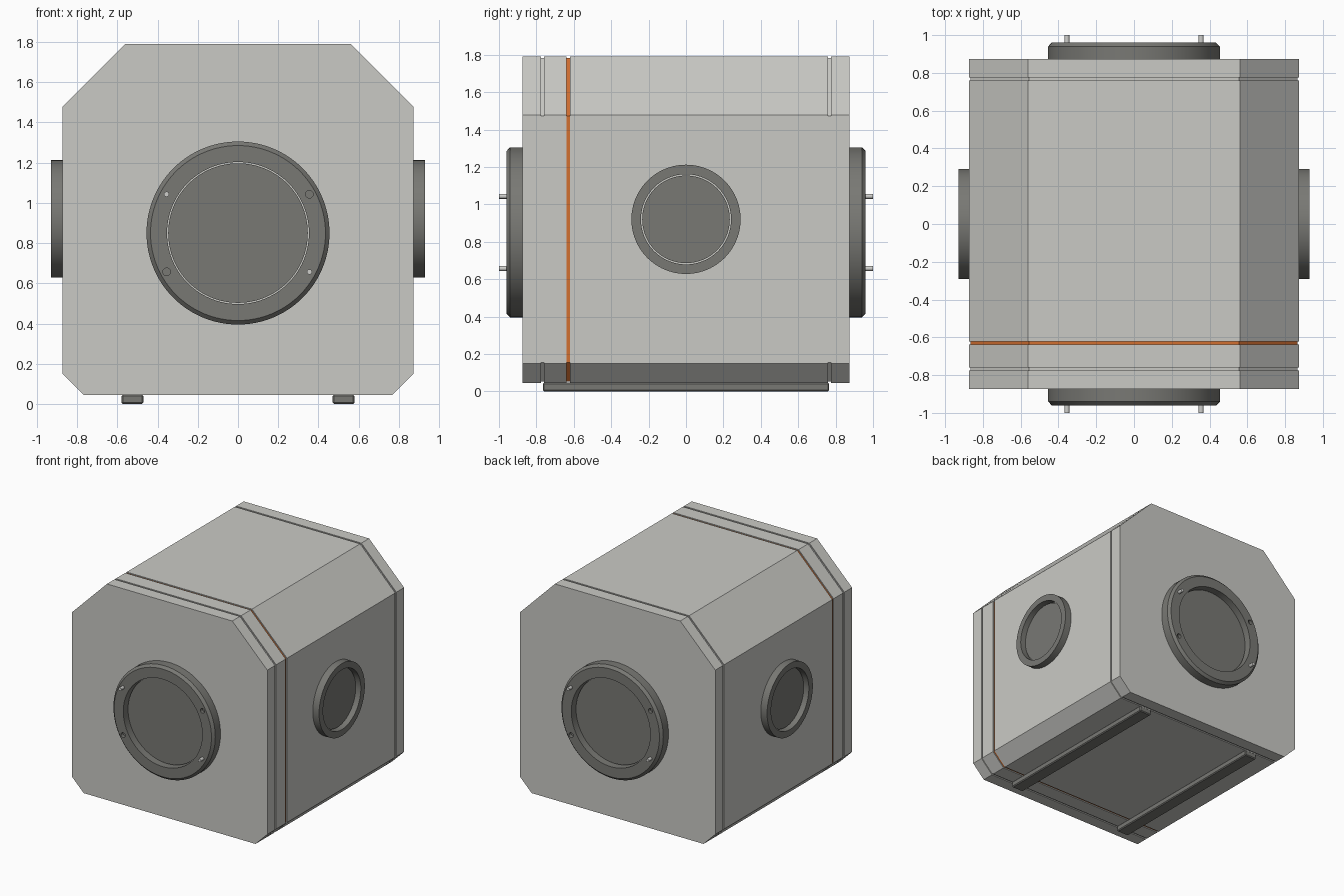
import bpy, bmesh, math
from mathutils import Vector, Matrix

if "Cube" in bpy.data.objects:
    bpy.data.objects.remove(bpy.data.objects["Cube"])


def material(name, rgb):
    m = bpy.data.materials.new(name)
    m.use_nodes = True
    m.diffuse_color = (*rgb, 1)
    m.node_tree.nodes["Principled BSDF"].inputs["Base Color"].default_value = (*rgb, 1)
    return m


SHELL = material("light grey shell", (0.59, 0.59, 0.56))
DARK = material("dark grey fittings", (0.19, 0.19, 0.175))
ORANGE = material("orange trim", (0.65, 0.16, 0.03))
METAL = material("pale metal", (0.62, 0.62, 0.60))


def finish(name, bm, mats, smooth=False):
    bmesh.ops.recalc_face_normals(bm, faces=bm.faces)
    mesh = bpy.data.meshes.new(name)
    bm.to_mesh(mesh)
    bm.free()
    for m in mats:
        mesh.materials.append(m)
    obj = bpy.data.objects.new(name, mesh)
    bpy.context.collection.objects.link(obj)
    if smooth:
        activate(obj)
        bpy.ops.object.shade_smooth_by_angle(angle=math.radians(30))
    return obj


def activate(obj):
    bpy.ops.object.select_all(action='DESELECT')
    obj.select_set(True)
    bpy.context.view_layer.objects.active = obj


def outward(origin, direction):
    # Local z points away from the shell
    turn = Vector(direction).to_track_quat('Z', 'Y').to_matrix().to_4x4()
    return Matrix.Translation(origin) @ turn


def lathe(name, profile, frame, mat, steps=96):
    # Closed ring cross-section of (radius, height) turned around local z
    bm = bmesh.new()
    rows = []
    for i in range(steps):
        a = 2 * math.pi * i / steps
        rows.append([bm.verts.new(frame @ Vector((r * math.cos(a), r * math.sin(a), h)))
                     for r, h in profile])
    n = len(profile)
    for i in range(steps):
        p, q = rows[i], rows[(i + 1) % steps]
        for j in range(n):
            k = (j + 1) % n
            bm.faces.new((p[j], p[k], q[k], q[j]))
    return finish(name, bm, [mat], True)


def cylinder(name, radius, low, high, frame, mat, steps=96):
    bm = bmesh.new()
    bmesh.ops.create_cone(bm, cap_ends=True, segments=steps, radius1=radius, radius2=radius,
                          depth=high - low,
                          matrix=frame @ Matrix.Translation((0, 0, (low + high) / 2)))
    return finish(name, bm, [mat], True)


# Shell: chamfered outline lofted front to back, with shallow grooves
HALF, BASE, TOP = 0.873, 0.045, 1.79


def outline(inset):
    w, lo, hi = HALF - inset, BASE + inset, TOP - inset
    shrink = inset * (2 - math.sqrt(2))
    small, big = 0.105 - shrink, 0.313 - shrink
    right = [(w - small, lo), (w, lo + small), (w, hi - big), (w - big, hi)]
    return right + [(-x, z) for x, z in reversed(right)]


DEPTH = 0.008
grooves = [(-0.775, -0.760, 0), (-0.638, -0.621, 1), (0.760, 0.775, 0)]
stations = [(-HALF, 0, 0)]
for start, end, colour in grooves:
    stations += [(start, 0, 0), (start, DEPTH, colour), (end, DEPTH, 0), (end, 0, 0)]
stations.append((HALF, 0, 0))

bm = bmesh.new()
loops = [[bm.verts.new((x, y, z)) for x, z in outline(d)] for y, d, _ in stations]
for (_, _, colour), a, b in zip(stations, loops, loops[1:]):
    for j in range(len(a)):
        k = (j + 1) % len(a)
        bm.faces.new((a[j], a[k], b[k], b[j])).material_index = colour
bm.faces.new(loops[0])
bm.faces.new(loops[-1])
finish("shell", bm, [SHELL, ORANGE])

# Large docking ports with two pins and two sockets, front and back
for label, side in (("front", -1), ("back", 1)):
    frame = outward((0, side * HALF, 0.85), (0, side, 0))
    ring = lathe(label + "_port_ring",
                 [(0.353, -0.01), (0.455, -0.01), (0.455, 0.067), (0.435, 0.087), (0.353, 0.087)],
                 frame, DARK)
    cylinder(label + "_port_hatch", 0.347, -0.01, 0.035, frame, DARK)
    for i, (sx, sz) in enumerate([(-1, 1), (1, -1), (1, 1), (-1, -1)]):
        spot = Vector((-side * sx * 0.355, side * HALF, 0.85 + sz * 0.193))
        place = outward(spot, (0, side, 0))
        if i < 2:
            cylinder(f"{label}_port_pin_{i + 1}", 0.013, 0.05, 1 - HALF, place, METAL, 20)
        else:
            cutter = cylinder("socket_cutter", 0.019, 0.06, 0.15, place, DARK, 20)
            cutter.hide_render = True
            mod = ring.modifiers.new("socket", 'BOOLEAN')
            mod.operation = 'DIFFERENCE'
            mod.solver = 'EXACT'
            mod.object = cutter
            activate(ring)
            bpy.ops.object.modifier_apply(modifier=mod.name)
            bpy.data.objects.remove(cutter)
    activate(ring)
    bpy.ops.object.shade_smooth_by_angle(angle=math.radians(30))

# Smaller side ports and the base rails
for label, side in (("left", 1), ("right", -1)):
    frame = outward((side * HALF, 0, 0.92), (side, 0, 0))
    lathe(label + "_port_ring", [(0.241, -0.01), (0.292, -0.01), (0.292, 0.056), (0.241, 0.056)],
          frame, DARK)
    cylinder(label + "_port_hatch", 0.234, -0.01, 0.015, frame, DARK)

    bm = bmesh.new()
    bmesh.ops.create_cube(bm, size=1, matrix=Matrix.Translation((side * 0.525, 0, 0.0235))
                          @ Matrix.Diagonal((0.108, 1.53, 0.047, 1)))
    bmesh.ops.bevel(bm, geom=bm.edges[:], offset=0.007, segments=1, affect='EDGES')
    finish(label + "_base_rail", bm, [DARK])
